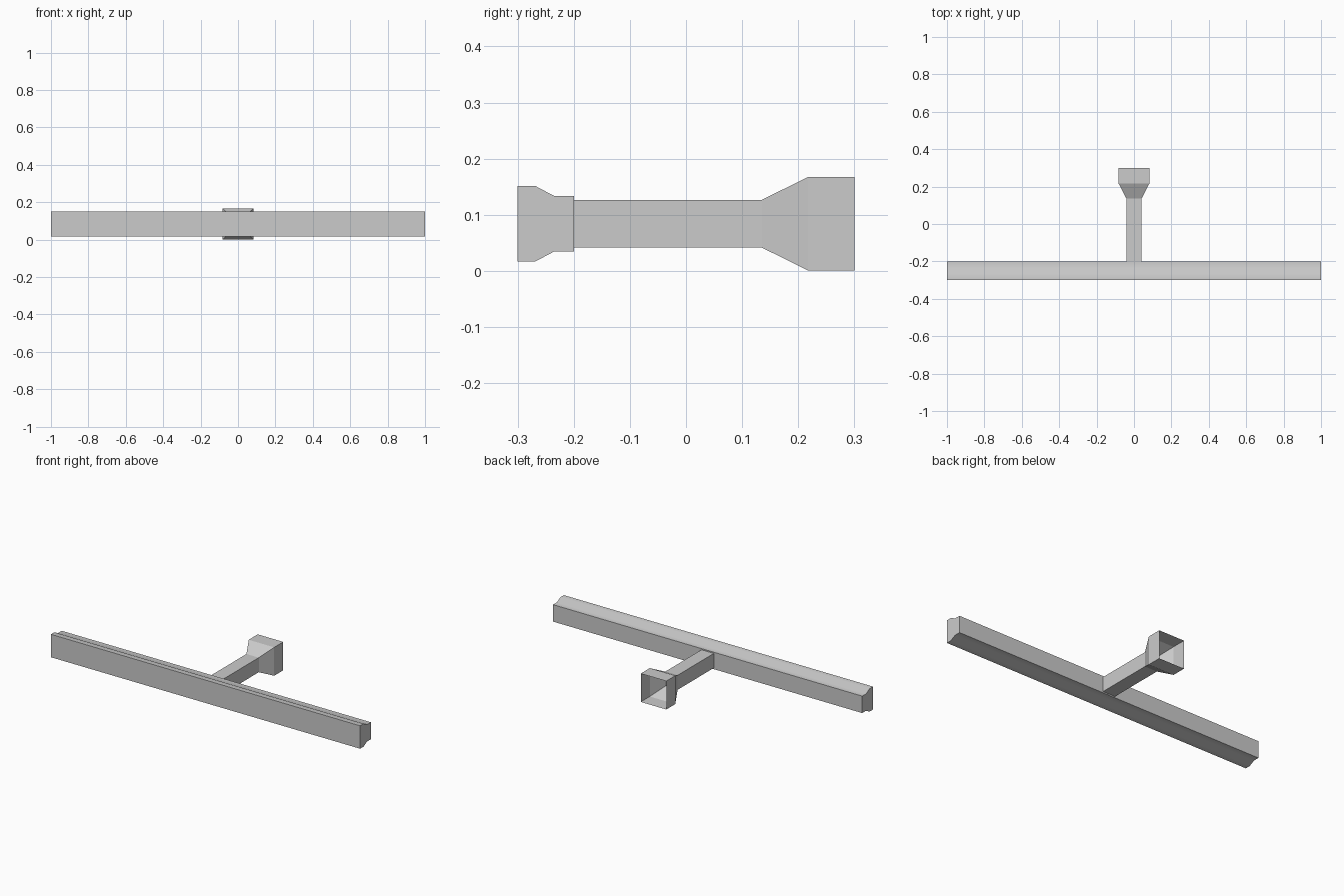
import bpy
import math

if "Cube" in bpy.data.objects:
    bpy.data.objects.remove(bpy.data.objects["Cube"])

grey = bpy.data.materials.new("light grey")
grey.diffuse_color = (0.6, 0.6, 0.6, 1)
grey.use_nodes = True
grey.node_tree.nodes["Principled BSDF"].inputs["Base Color"].default_value = grey.diffuse_color

MID = 0.084  # height of the centre line


def make_object(name, verts, faces):
    mesh = bpy.data.meshes.new(name)
    mesh.from_pydata(verts, [], faces)
    mesh.materials.append(grey)
    obj = bpy.data.objects.new(name, mesh)
    bpy.context.collection.objects.link(obj)
    return obj


def loft(name, rings, capped):
    """Skin quads between rings of equal point count, optionally closing the ends."""
    n = len(rings[0])
    verts = [p for ring in rings for p in ring]
    faces = []
    for r in range(len(rings) - 1):
        for i in range(n):
            j = (i + 1) % n
            faces.append((r * n + i, r * n + j, (r + 1) * n + j, (r + 1) * n + i))
    if capped:
        last = (len(rings) - 1) * n
        faces.append(tuple(reversed(range(n))))
        faces.append(tuple(range(last, last + n)))
    return make_object(name, verts, faces)


# Crossbeam: stepped profile (y, half height), mirrored about the centre line
half = [(-0.3, 0.067), (-0.268, 0.067), (-0.235, 0.0495), (-0.2, 0.0495)]
profile = [(y, MID - h) for y, h in half] + [(y, MID + h) for y, h in reversed(half)]
beam = loft("crossbeam", [[(x, y, z) for y, z in profile] for x in (-1, 1)], True)

# Square tube flaring to an open socket at the back: (y, half width, half height)
sections = [(-0.2, 0.04, 0.0425), (0.135, 0.04, 0.0425),
            (0.217, 0.0825, 0.083), (0.3, 0.0825, 0.083)]
rings = [[(-w, y, MID - h), (-w, y, MID + h), (w, y, MID + h), (w, y, MID - h)]
         for y, w, h in sections]
loft("stem_and_socket", rings, False)

# Soft shading across the beam's shallow bends only
bpy.context.view_layer.objects.active = beam
beam.select_set(True)
bpy.ops.object.shade_smooth_by_angle(angle=math.radians(30))
